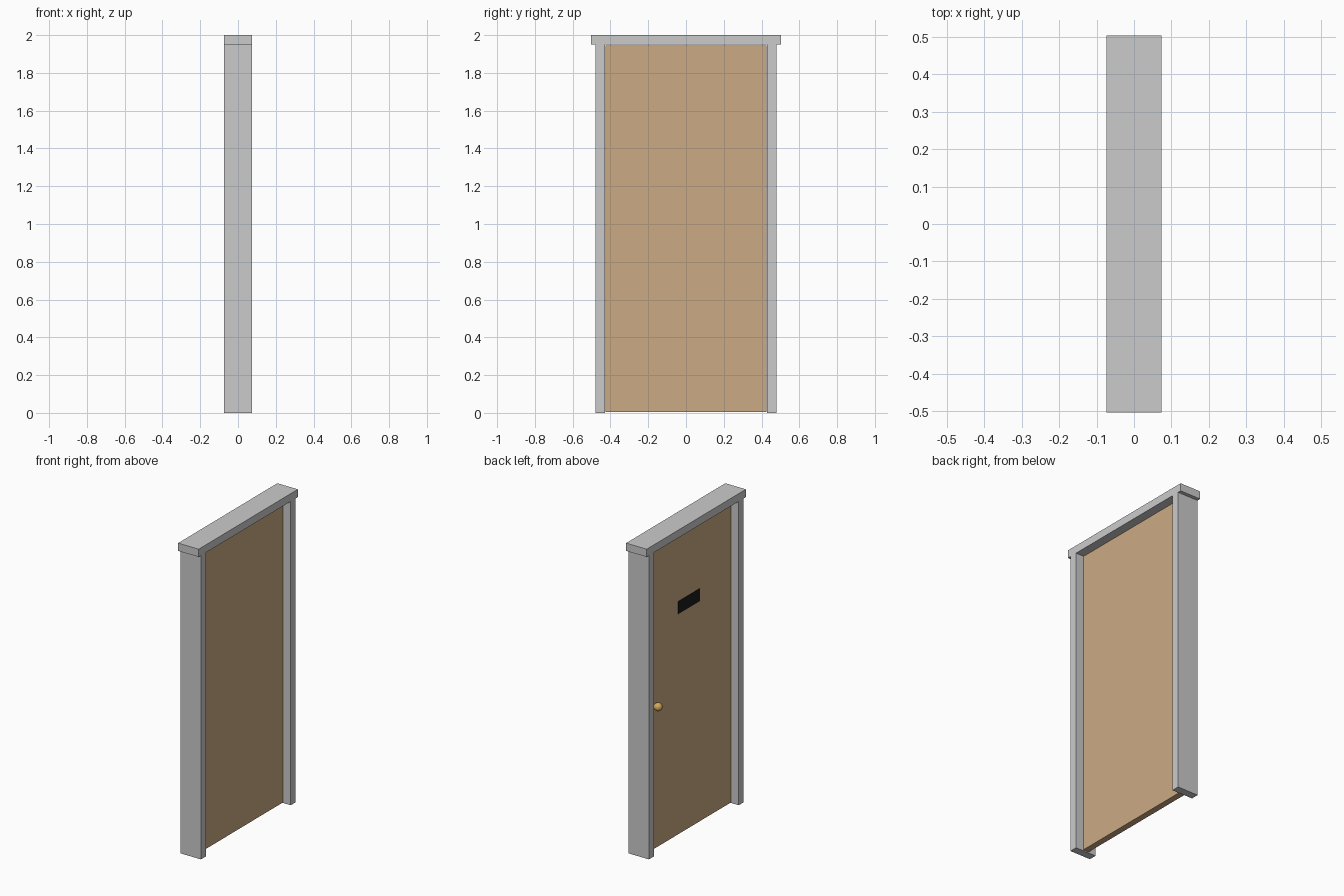
import bpy

if "Cube" in bpy.data.objects:
    bpy.data.objects.remove(bpy.data.objects["Cube"])

def material(name, rgb):
    m = bpy.data.materials.new(name)
    m.diffuse_color = (*rgb, 1)
    m.use_nodes = True
    m.node_tree.nodes["Principled BSDF"].inputs["Base Color"].default_value = m.diffuse_color
    return m

def box(name, lo, hi, mat=None):
    centre = [(a + b) / 2 for a, b in zip(lo, hi)]
    bpy.ops.mesh.primitive_cube_add(size=1, location=centre)
    ob = bpy.context.object
    ob.name = name
    ob.scale = [b - a for a, b in zip(lo, hi)]
    bpy.ops.object.transform_apply(location=False, rotation=False, scale=True)
    if mat:
        ob.data.materials.append(mat)
    return ob

wood = material("wood", (0.60, 0.40, 0.23))
brass = material("brass", (0.65, 0.40, 0.10))
black = material("black", (0.01, 0.01, 0.01))

DEPTH = 0.073   # half depth of the frame
SLAB = 0.02     # half thickness of the door

# Frame: two posts and an overhanging lintel
box("frame_post_left", (-DEPTH, -0.48, 0), (DEPTH, -0.43, 1.95))
box("frame_post_right", (-DEPTH, 0.43, 0), (DEPTH, 0.48, 1.95))
box("frame_lintel", (-DEPTH, -0.503, 1.95), (DEPTH, 0.503, 2.0))

# Door slab, set with a small clearance inside the frame
box("door_panel", (-SLAB, -0.427, 0.005), (SLAB, 0.427, 1.946), wood)

# Dark plate on the outer face
box("door_plate", (-SLAB - 0.003, -0.108, 1.42), (-SLAB + 0.002, 0.108, 1.5), black)

# Round knob on the outer face
bpy.ops.mesh.primitive_uv_sphere_add(segments=32, ring_count=16, radius=0.026,
                                     location=(-0.044, 0.345, 0.92))
knob = bpy.context.object
knob.name = "door_knob"
knob.data.materials.append(brass)
bpy.ops.object.shade_smooth()
